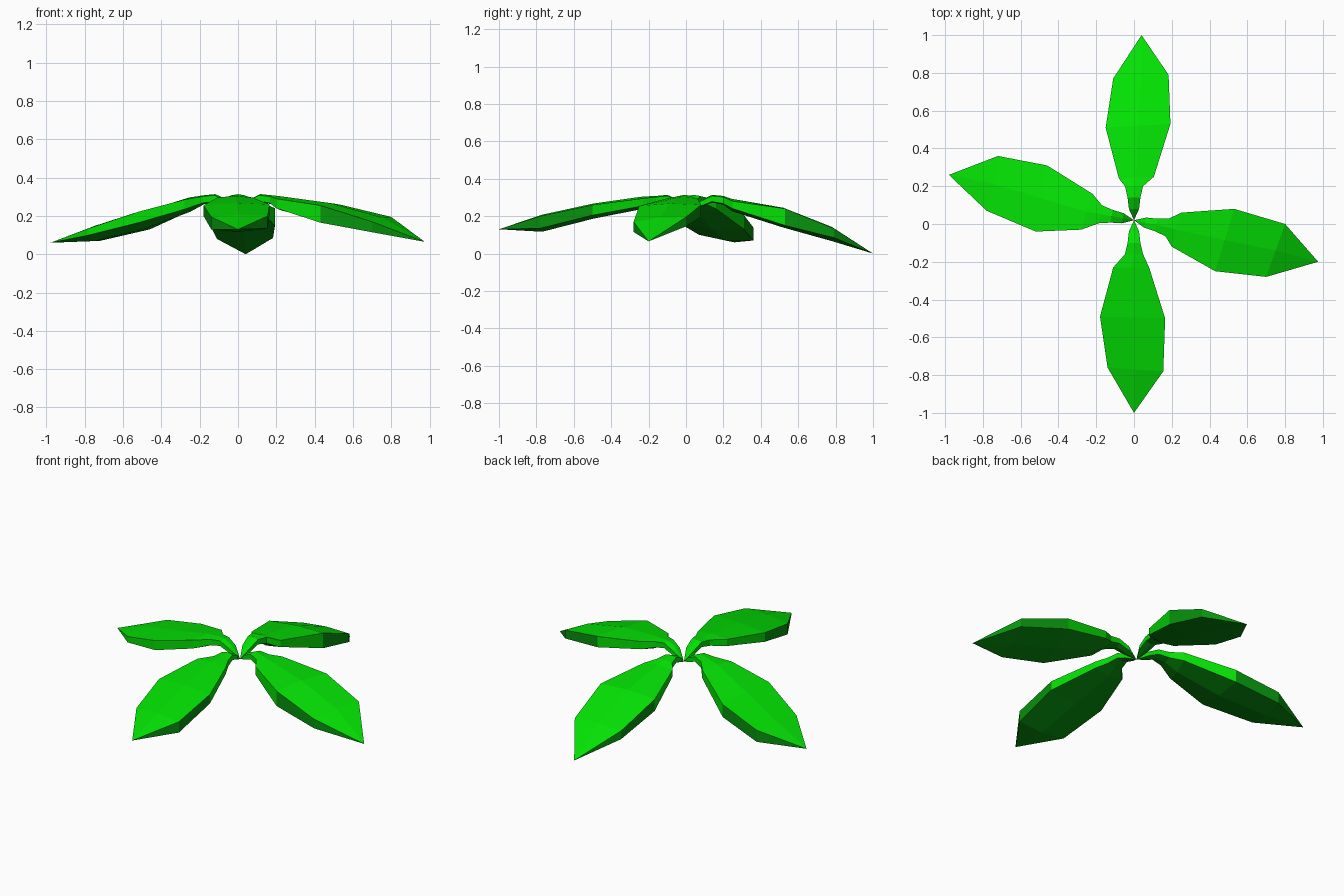
import bpy, bmesh, math
from mathutils import Vector

if "Cube" in bpy.data.objects:
    bpy.data.objects.remove(bpy.data.objects["Cube"])


def flat(name, rgb):
    m = bpy.data.materials.new(name)
    m.diffuse_color = (*rgb, 1)
    m.use_nodes = True
    m.node_tree.nodes["Principled BSDF"].inputs["Base Color"].default_value = m.diffuse_color
    return m


light_green = flat("light_green", (0.001, 0.75, 0.001))
dark_green = flat("dark_green", (0.002, 0.29, 0.004))

CENTRE = Vector((0, 0.02, 0.228))
# shared stem: distance from centre, half width, top height, thickness
STEM = [(0.06, 0.027, 0.28, 0.025),
        (0.12, 0.034, 0.308, 0.03),
        (0.18, 0.048, 0.302, 0.035)]


def ring(left, right, crown, keel):
    """Six-sided section from two rim points, each (x, y, upper z, lower z)."""
    lx, ly, lu, ll = left
    rx, ry, ru, rl = right
    mx, my = (lx + rx) / 2, (ly + ry) / 2
    return [(lx, ly, ll), (lx, ly, lu), (mx, my, (lu + ru) / 2 + crown),
            (rx, ry, ru), (rx, ry, rl), (mx, my, (ll + rl) / 2 - keel)]


def leaf(name, heading, sections, tip, dark_sides=(0, 3)):
    a = math.radians(heading)
    out = Vector((math.cos(a), math.sin(a), 0))
    side = Vector((-out.y, out.x, 0))
    rings = []
    # stem sections
    for dist, half, top, thick in STEM:
        c = CENTRE + out * dist
        l, r = c + side * half, c - side * half
        rings.append(ring((l.x, l.y, top, top - thick),
                          (r.x, r.y, top, top - thick), 0.006, 0.006))
    # blade sections
    for left, right in sections:
        rings.append(ring(left, right, 0.01, 0.016))

    bm = bmesh.new()
    start = bm.verts.new(CENTRE)
    end = bm.verts.new(tip)
    loops = [[bm.verts.new(p) for p in r] for r in rings]
    outer = len(loops) - 2
    for i in range(6):
        j = (i + 1) % 6
        under = i in (4, 5)
        bm.faces.new((start, loops[0][i], loops[0][j])).material_index = int(under)
        for k in range(len(loops) - 1):
            p, q = loops[k], loops[k + 1]
            f = bm.faces.new((p[i], q[i], q[j], p[j]))
            # underside is dark, and so are the outer parts of the side walls
            f.material_index = int(under or (i in dark_sides and k >= outer))
        f = bm.faces.new((loops[-1][i], end, loops[-1][j]))
        f.material_index = int(under or i in dark_sides)
    bmesh.ops.recalc_face_normals(bm, faces=bm.faces)
    mesh = bpy.data.meshes.new(name)
    bm.to_mesh(mesh)
    bm.free()
    mesh.materials.append(light_green)
    mesh.materials.append(dark_green)
    bpy.context.collection.objects.link(bpy.data.objects.new(name, mesh))


leaf("front_leaf", -90, [
    ((0.08, -0.23, 0.295, 0.255), (-0.11, -0.23, 0.295, 0.255)),
    ((0.165, -0.50, 0.26, 0.205), (-0.18, -0.49, 0.255, 0.20)),
    ((0.155, -0.78, 0.20, 0.135), (-0.14, -0.76, 0.195, 0.13))],
    (0, -1, 0.13))
leaf("back_leaf", 90, [
    ((-0.08, 0.24, 0.285, 0.245), (0.105, 0.25, 0.28, 0.24)),
    ((-0.15, 0.51, 0.23, 0.16), (0.193, 0.53, 0.24, 0.15)),
    ((-0.11, 0.77, 0.13, 0.08), (0.183, 0.79, 0.135, 0.085))],
    (0.04, 1, 0))
leaf("right_leaf", -12, [
    ((0.25, 0.06, 0.295, 0.25), (0.20, -0.12, 0.29, 0.24)),
    ((0.53, 0.08, 0.26, 0.195), (0.43, -0.25, 0.255, 0.165)),
    ((0.80, 0.0, 0.195, 0.145), (0.70, -0.28, 0.17, 0.115))],
    (0.975, -0.20, 0.065))
leaf("left_leaf", 170, [
    ((-0.28, -0.03, 0.285, 0.235), (-0.22, 0.16, 0.29, 0.24)),
    ((-0.52, -0.04, 0.222, 0.165), (-0.46, 0.31, 0.205, 0.13)),
    ((-0.78, 0.07, 0.135, 0.10), (-0.72, 0.36, 0.14, 0.07))],
    (-0.98, 0.26, 0.06), dark_sides=(3,))
